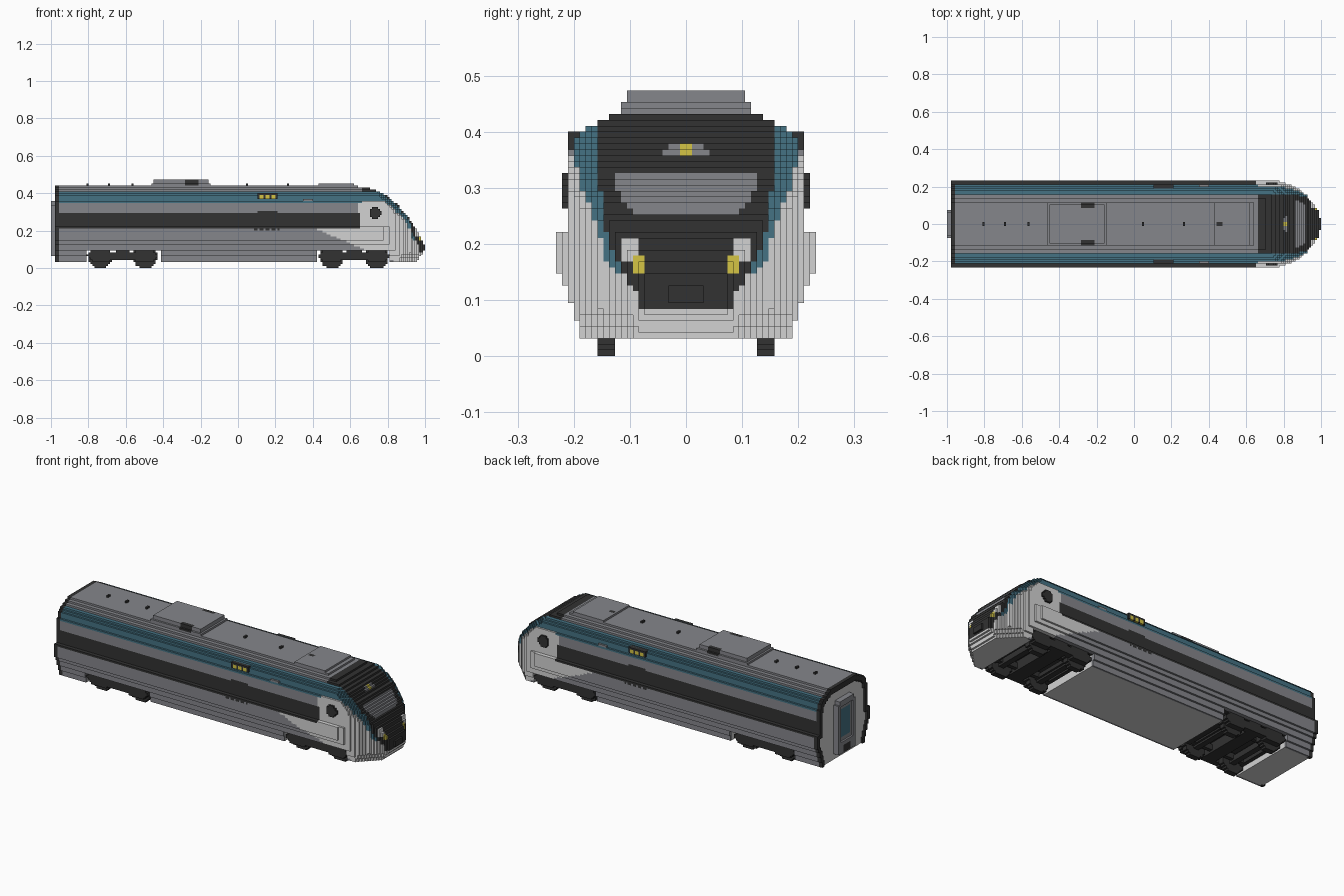
import bpy

V = 2 / 190  # edge of one block

old = bpy.data.objects.get("Cube")
if old:
    bpy.data.objects.remove(old)

COLOURS = {
    "body_grey": (0.235, 0.24, 0.26),
    "stripe_teal": (0.06, 0.17, 0.23),
    "dark_trim": (0.032, 0.032, 0.032),
    "nose_light_grey": (0.65, 0.65, 0.65),
    "lamp_yellow": (0.66, 0.56, 0.06),
}
GREY, TEAL, DARK, LIGHT, YELLOW = range(5)
MATS = []
for label, rgb in COLOURS.items():
    mat = bpy.data.materials.new(label)
    mat.use_nodes = True
    mat.diffuse_color = (*rgb, 1)
    mat.node_tree.nodes["Principled BSDF"].inputs["Base Color"].default_value = (*rgb, 1)
    MATS.append(mat)


def lerp(table, t):
    """Piecewise linear lookup."""
    if t <= table[0][0]:
        return table[0][1]
    for (a, p), (b, q) in zip(table, table[1:]):
        if t <= b:
            return p + (q - p) * (t - a) / (b - a)
    return table[-1][1]


def col(x):
    """Block column index at a length position."""
    return round((x + 1) / V)


def blocks(name, x0, x1, half, k0, k1, rule, inner=0):
    """Blocky solid, symmetric in y; rule(i, j, k, x, y, z) gives a colour or None."""
    cells = {}
    for i in range(col(x0), col(x1)):
        x = -1 + (i + 0.5) * V
        for j in range(inner, half):
            for k in range(k0, k1):
                m = rule(i, j, k, x, (j + 0.5) * V, (k + 0.5) * V)
                if m is not None:
                    cells[i, j, k] = cells[i, -1 - j, k] = m
    verts, faces, mats = {}, [], []

    def emit(axis, run, other, sign, level, o, r0, r1, m):
        quad = []
        for r, q in ((r0, o), (r1, o), (r1, o + 1), (r0, o + 1)):
            p = [0, 0, 0]
            p[axis], p[run], p[other] = level + (sign > 0), r, q
            quad.append(verts.setdefault(tuple(p), len(verts)))
        even = (axis, run, other) in ((0, 1, 2), (1, 2, 0), (2, 0, 1))
        faces.append(quad if even == (sign > 0) else quad[::-1])
        mats.append(m)

    for axis in range(3):
        run = 0 if axis else 1
        other = 3 - axis - run
        for sign in (-1, 1):
            step = [0, 0, 0]
            step[axis] = sign
            shown = [c for c in cells
                     if (c[0] + step[0], c[1] + step[1], c[2] + step[2]) not in cells]
            shown.sort(key=lambda c: (c[axis], c[other], c[run]))
            now = None
            for c in shown:
                key = (c[axis], c[other], cells[c])
                if now and now[0] == key and now[2] == c[run]:
                    now[2] += 1
                    continue
                if now:
                    emit(axis, run, other, sign, *now[0][:2], now[1], now[2], now[0][2])
                now = [key, c[run], c[run] + 1]
            if now:
                emit(axis, run, other, sign, *now[0][:2], now[1], now[2], now[0][2])
    mesh = bpy.data.meshes.new(name)
    mesh.from_pydata([(-1 + a * V, b * V, c * V) for a, b, c in verts], [], faces)
    for mat in MATS:
        mesh.materials.append(mat)
    mesh.polygons.foreach_set("material_index", mats)
    mesh.update()
    obj = bpy.data.objects.new(name, mesh)
    bpy.context.collection.objects.link(obj)


# Cross-section half widths in blocks, up from the skirt
STEPS = ((3, 0), (6, 18), (9, 19), (12, 20), (14, 21), (21, 22), (34, 20),
         (37, 19), (38, 18), (39, 17), (40, 15), (41, 13))
HALF = [next((h for top, h in STEPS if k < top), 0) for k in range(45)]
# Nose tip by height, nose plan by half width, and colour edges across the nose by height
NOSE = ((.035, .957), (.078, .984), (.1, 1.0), (.131, .995), (.19, .963), (.249, .925),
        (.307, .882), (.35, .84), (.393, .786), (.42, .733), (.436, .652))
PLAN = ((.01, 1), (.06, .99), (.1, .967), (.155, .92), (.2, .86), (.22, .8), (.232, .75))
TEAL_EDGE = ((.14, 0), (.145, .115), (.163, .14), (.207, .153), (.25, .165), (.295, .185), (.36, .202))
DARK_EDGE = ((.085, .085), (.12, .09), (.137, .105), (.168, .124), (.207, .14), (.27, .149), (.32, .158))


def rows(table):
    return [lerp(table, (k + 0.5) * V) for k in range(45)]


TIP, TEAL_ROW, DARK_ROW = rows(NOSE), rows(TEAL_EDGE), rows(DARK_EDGE)
PLAN_ROW = rows(PLAN)


def nose_colour(j, k, y, z):
    if k in (34, 35) and j < 4 - (k == 35):
        return YELLOW if j < 1 else GREY                    # top lamp
    if .255 < z < .325 and y < lerp(((.255, .09), (.275, .118), (.32, .126)), z):
        return GREY                                         # windscreen
    if .152 < z < .178 and .073 < y < .095:
        return YELLOW                                       # headlamps
    if .168 < z < .212 and .083 < y < .118 or k == 14 and .07 < y < .095:
        return LIGHT
    if z > .085 and y < DARK_ROW[k]:
        return DARK
    return TEAL if y < TEAL_ROW[k] else LIGHT


def body(i, j, k, x, y, z):
    if j >= HALF[k] or x > min(TIP[k] - max(0, y - DARK_ROW[k]), PLAN_ROW[j]):
        return None
    opening = -.81 < x < -.415 or .42 < x < .815            # bogie openings
    if k < 9 and opening:
        return None
    if i < 4:                                               # rear end ring
        if j >= min(HALF[k], HALF[k + 2]) - 2:
            return DARK
        return LIGHT if i == 3 else None
    if x > .66 and (z > .12 or x > .85):
        return nose_colour(j, k, y, z)
    if k < 9 and j < 17:
        return LIGHT                                        # underside
    if k == 9 and opening and j < 18:
        return DARK
    if k > 38:
        return GREY
    if k > 32:
        return TEAL
    if 20 <= k < 28 and x < .655:
        return DARK                                         # window band
    if (k == 19 and .07 < x < .22 and i % 3) or (k == 28 and .1 < x < .21):
        return DARK
    return LIGHT if x > (.435 + (.2 - z) * 2.4 if k < 20 else .64) else GREY


blocks("car_body", -.98, 1, 22, 3, 41, body)

# Roof panel and equipment
blocks("roof_panel", -.98, .45, 11, 41, 42, lambda i, j, k, x, y, z: DARK if i < 4 else GREY)
blocks("front_roof_cover", .43, .64, 11, 41, 43,
       lambda i, j, k, x, y, z: DARK if abs(x - .455) < .015 and j < 1 and k > 41 else
       (None if x > .62 and k > 41 else GREY))


def roof_unit(i, j, k, x, y, z):
    if k > 42 and (j > 9 or abs(x + .305) > .15):
        return None
    return DARK if abs(x + .25) < .035 and j > 7 else GREY


blocks("roof_unit", -.465, -.145, 11, 42, 45, roof_unit)
for n, x in enumerate((-.807, -.69, -.567, .05, .27)):
    blocks(f"roof_stud_{n + 1}", x - .005, x + .006, 1, 42, 43, lambda *a: DARK)

# Side displays, vents and cab side windows
blocks("side_displays", .105, .21, 20, 35, 38,
       lambda i, j, k, x, y, z: YELLOW if j > 18 and k < 37 and i % 3 and .11 < x < .2 else DARK, inner=17)
blocks("side_vents", .35, .395, 20, 34, 35, lambda *a: GREY, inner=18)
blocks("cab_side_windows", .70, .765, 21, 25, 31,
       lambda i, j, k, x, y, z: DARK if abs(x - .732) + abs(z - .295) < .045 else None, inner=18)


# Rear gangway: raised frame around a door with a tinted pane
def gangway(i, j, k, x, y, z):
    if k < 10:
        return DARK if j < 3 else GREY
    if j < 5 and 11 < k < 31:
        if i == 0:
            return None
        return TEAL if j < 4 and 13 < k < 29 else GREY
    return None if j > 5 and k > 31 else GREY


blocks("rear_gangway", -1, -.97, 7, 6, 34, gangway)


# Bogies: wheel pairs, axles and a side frame with a bolster
def make_bogie(centre, prefix):
    wheels = (centre - .119, centre + .119)

    def near(x):
        return min(abs(x - w) for w in wheels)

    def wheel(i, j, k, x, y, z):
        r = (near(x) ** 2 + (z - .06) ** 2) ** .5
        if r < (.064 if j > 11 else .02):
            return DARK

    def frame(i, j, k, x, y, z):
        middle = abs(x - centre)
        if middle < .04 and k > 3:
            return DARK                                     # bolster
        if j > 14:
            box = near(x) + abs(z - .065) < .075            # axle boxes
            return DARK if box or (4 <= k < 8 and middle < .17) else None
        if 5 <= k < 8 and (j in (9, 10) and middle < .17 or abs(middle - .17) < .012):
            return DARK                                     # inner rails and end beams

    blocks(prefix + "_wheels", centre - .2, centre + .2, 15, 0, 9, wheel)
    blocks(prefix + "_bogie_frame", centre - .2, centre + .2, 18, 3, 9, frame)


make_bogie(-.617, "rear")
make_bogie(.622, "front")
